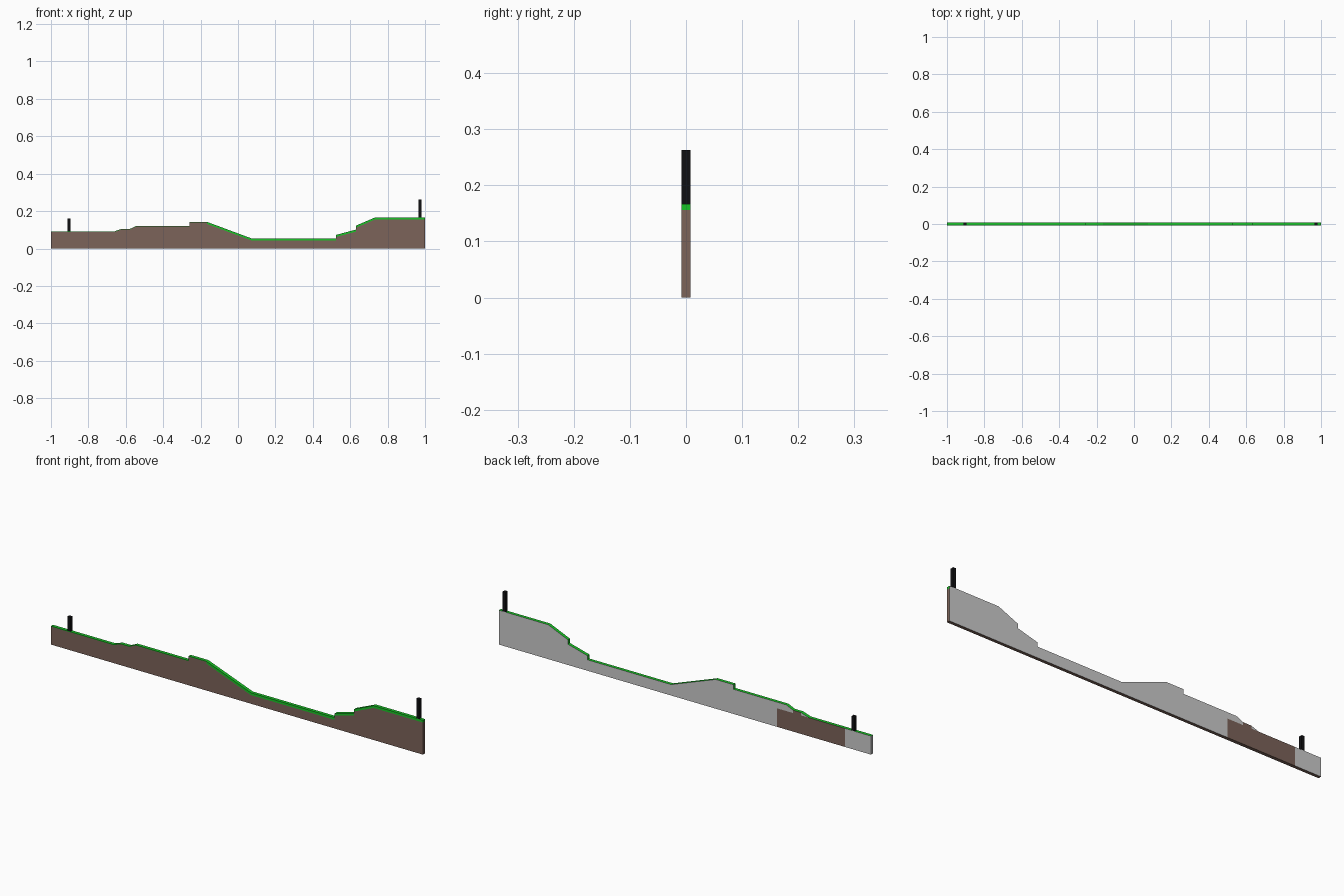
import bpy
import bmesh

if "Cube" in bpy.data.objects:
    bpy.data.objects.remove(bpy.data.objects["Cube"])

H = 0.008          # half thickness of the slab
TURF = 0.011       # height of the green band on the front


def material(name, rgb):
    m = bpy.data.materials.new(name)
    m.diffuse_color = (*rgb, 1)
    m.use_nodes = True
    m.node_tree.nodes["Principled BSDF"].inputs["Base Color"].default_value = m.diffuse_color
    return m


grey = material("bare_grey", (0.8, 0.8, 0.8))
soil = material("soil_brown", (0.2, 0.125, 0.1))
grass = material("grass_green", (0.01, 0.55, 0.02))
black = material("post_black", (0.005, 0.005, 0.006))
GREY, SOIL, GRASS = 0, 1, 2

# Ground line from left to right
LINE = [(-1, .09), (-.86, .09), (-.665, .09), (-.625, .104), (-.58, .104),
        (-.545, .12), (-.496, .12), (-.26, .12), (-.26, .142), (-.165, .142),
        (.075, .053), (.525, .053), (.525, .073), (.63, .101), (.63, .122),
        (.735, .167), (1, .167)]

bm = bmesh.new()


def face(points, index):
    pts = []
    for p in points:
        if p not in pts:
            pts.append(p)
    if len(pts) > 2:
        bm.faces.new([bm.verts.new(p) for p in pts]).material_index = index


def panel(x0, x1, low0, low1, top0, top1, y, index):
    """Upright panel facing forward (y < 0) or backward (y > 0)."""
    pts = [(x0, y, low0), (x1, y, low1), (x1, y, top1), (x0, y, top0)]
    face(pts if y < 0 else pts[::-1], index)


# Columns of the terrain slab
for (x0, z0), (x1, z1) in zip(LINE, LINE[1:]):
    face([(x0, -H, z0), (x1, -H, z1), (x1, H, z1), (x0, H, z0)], GRASS)
    if x0 == x1:
        continue
    face([(x0, H, 0), (x1, H, 0), (x1, -H, 0), (x0, -H, 0)], SOIL)
    # front: soil with a turf band on the right part
    t = TURF if x0 >= -.165 else .003
    panel(x0, x1, 0, 0, z0 - t, z1 - t, -H, SOIL)
    panel(x0, x1, z0 - t, z1 - t, z0, z1, -H, GRASS)
    # back: bare, with one low brown patch
    if -.87 < x0 and x1 < -.49:
        panel(x0, x1, 0, 0, .09, .09, H, SOIL)
        panel(x0, x1, .09, .09, z0, z1, H, SOIL if x0 == -.625 else GREY)
    else:
        panel(x0, x1, 0, 0, z0, z1, H, GREY)

# End caps
zr = LINE[-1][1]
face([(-1, H, 0), (-1, -H, 0), (-1, -H, .09), (-1, H, .09)], GREY)
face([(1, -H, 0), (1, H, 0), (1, H, zr - TURF), (1, -H, zr - TURF)], SOIL)
face([(1, -H, zr - TURF), (1, H, zr - TURF), (1, H, zr), (1, -H, zr)], GRASS)

bmesh.ops.remove_doubles(bm, verts=bm.verts, dist=1e-5)
mesh = bpy.data.meshes.new("terrain")
bm.to_mesh(mesh)
bm.free()
for m in (grey, soil, grass):
    mesh.materials.append(m)
bpy.context.collection.objects.link(bpy.data.objects.new("terrain", mesh))


# Black marker posts
def post(name, x, low, top):
    bpy.ops.mesh.primitive_cube_add(size=1, location=(x, 0, (low + top) / 2))
    ob = bpy.context.object
    ob.name = name
    ob.scale = (.016, 2 * H, top - low)
    ob.data.materials.append(black)


post("left_post", -.904, .09, .16)
post("right_post", .972, .167, .263)
